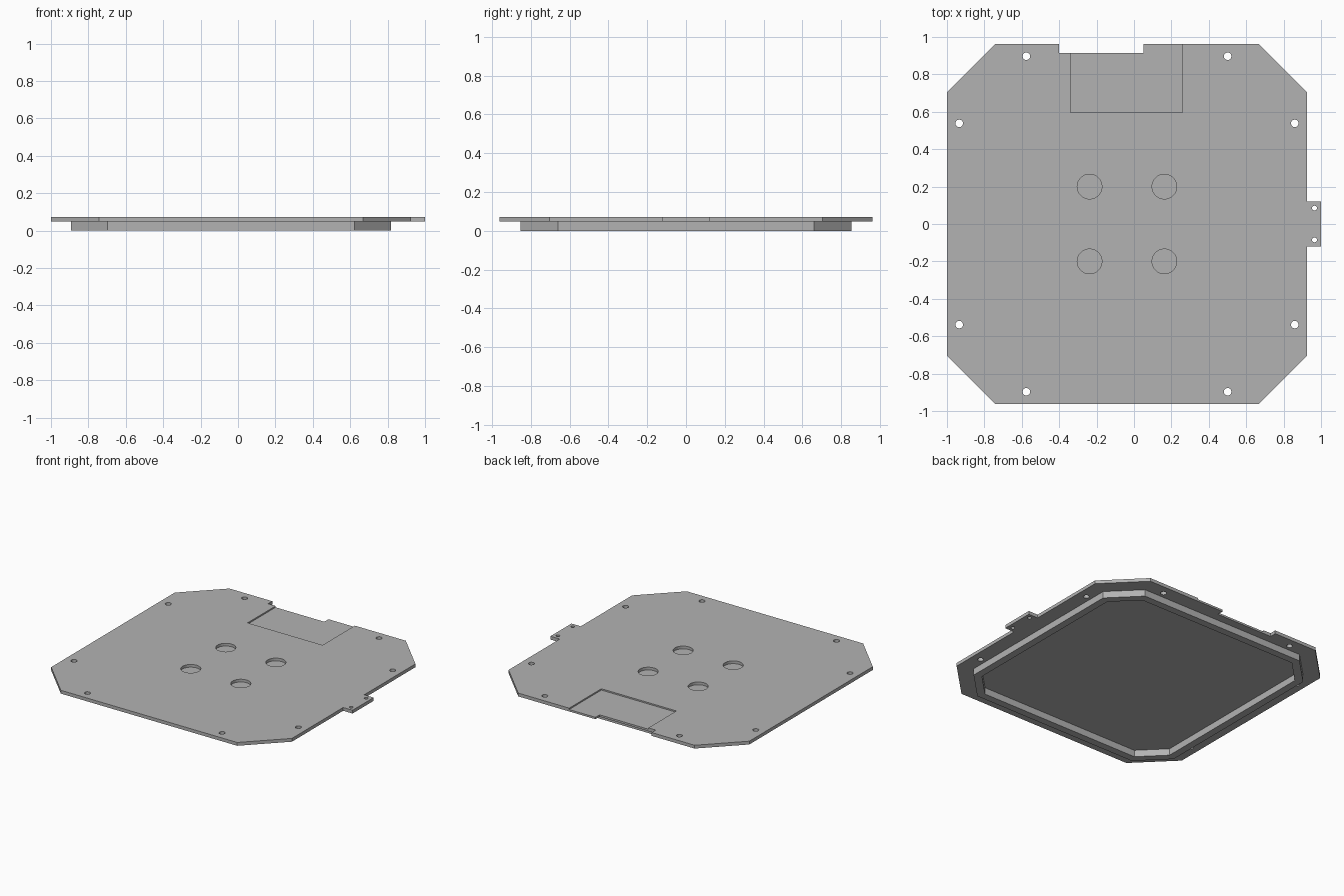
import bpy, bmesh

if "Cube" in bpy.data.objects:
    bpy.data.objects.remove(bpy.data.objects["Cube"])

CX = -0.0375                      # centre of the octagonal body
SPLIT, TOP = 0.048, 0.072         # underside and top of the plate

grey = bpy.data.materials.new("plain grey")
grey.use_nodes = True
grey.diffuse_color = (0.45, 0.45, 0.45, 1)
grey.node_tree.nodes["Principled BSDF"].inputs["Base Color"].default_value = grey.diffuse_color


def prism(name, points, z0, z1):
    """Extrude a flat outline from z0 to z1."""
    bm = bmesh.new()
    face = bm.faces.new([bm.verts.new((x, y, z0)) for x, y in points])
    top = bmesh.ops.extrude_face_region(bm, geom=[face])["geom"]
    for v in top:
        if isinstance(v, bmesh.types.BMVert):
            v.co.z = z1
    bmesh.ops.recalc_face_normals(bm, faces=bm.faces)
    mesh = bpy.data.meshes.new(name)
    bm.to_mesh(mesh)
    bm.free()
    mesh.materials.append(grey)
    obj = bpy.data.objects.new(name, mesh)
    bpy.context.collection.objects.link(obj)
    return obj


def box(name, x0, x1, y0, y1, z0, z1):
    return prism(name, [(x0, y0), (x1, y0), (x1, y1), (x0, y1)], z0, z1)


def cylinder(name, x, y, r, z0, z1):
    bpy.ops.mesh.primitive_cylinder_add(vertices=32, radius=r, depth=z1 - z0,
                                        location=(x, y, (z0 + z1) / 2))
    obj = bpy.context.object
    obj.name = name
    obj.data.materials.append(grey)
    return obj


def octagon(half, flat):
    """Square of the given half size with corners cut back to the flat."""
    quarter = [(half, -flat), (half, flat)]
    pts = []
    for _ in range(4):
        pts += quarter
        quarter = [(-y, x) for x, y in quarter]
    return [(x + CX, y) for x, y in pts]


def cut(target, cutter):
    """Subtract the cutter, then remove it."""
    mod = target.modifiers.new("cut", "BOOLEAN")
    mod.operation = "DIFFERENCE"
    mod.solver = "EXACT"
    mod.object = cutter
    bpy.context.view_layer.objects.active = target
    bpy.ops.object.modifier_apply(modifier=mod.name)
    bpy.data.objects.remove(cutter)


# Top plate outline, with the side tab on its +x edge
outline = octagon(0.9625, 0.705)
tab = [(0.925, -0.12), (1, -0.12), (1, 0.12), (0.925, 0.12)]
plate = prism("top_plate", outline[:1] + tab + outline[1:], SPLIT, TOP)

# Back edge notch and shallow rectangular recess
cut(plate, box("notch_cutter", -0.40, 0.05, 0.915, 1.1, 0, 0.2))
cut(plate, box("recess_cutter", -0.34, 0.26, 0.595, 1.1, TOP - 0.01, 0.2))

# Screw holes round the border, tab holes and blind round pockets
for sx in (-1, 1):
    for sy in (-1, 1):
        for dx, dy in ((0.538, 0.897), (0.897, 0.538)):
            cut(plate, cylinder("screw_cutter", CX + sx * dx, sy * dy, 0.02, 0, 0.2))
        cut(plate, cylinder("pocket_cutter", CX + sx * 0.2, sy * 0.2, 0.066, SPLIT + 0.004, 0.2))
for sy in (-1, 1):
    cut(plate, cylinder("tab_hole_cutter", 0.965, sy * 0.085, 0.013, 0, 0.2))

# Raised octagonal rim underneath, open in the middle
rim = prism("lower_rim", octagon(0.855, 0.66), 0, SPLIT)
cut(rim, prism("rim_cutter", octagon(0.802, 0.638), -0.1, 0.2))
